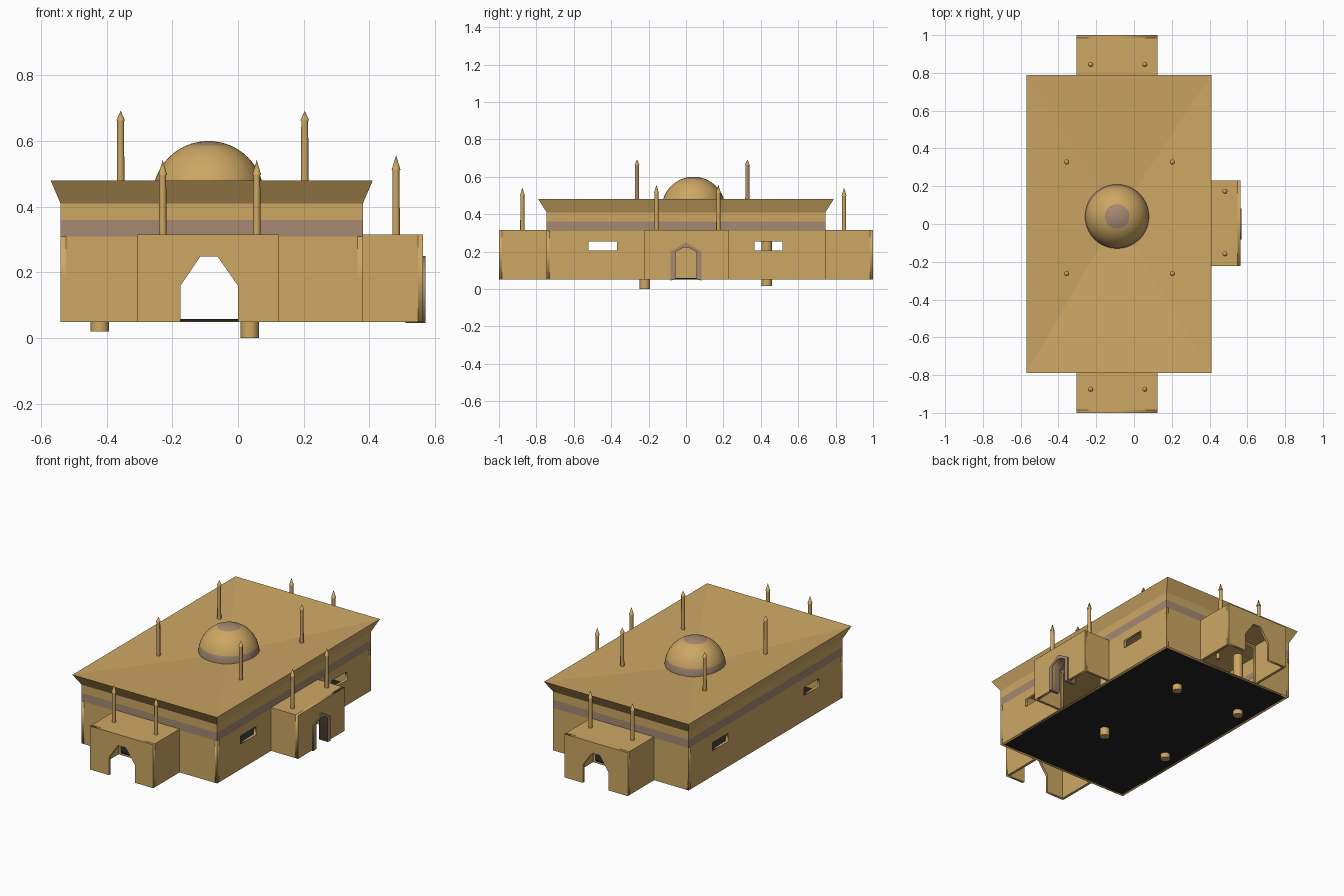
import bpy, bmesh, math
from mathutils import Matrix, Vector

cube = bpy.data.objects.get("Cube")
if cube:
    bpy.data.objects.remove(cube, do_unlink=True)


def material(name, rgb):
    m = bpy.data.materials.new(name)
    m.use_nodes = True
    m.diffuse_color = (*rgb, 1)
    m.node_tree.nodes["Principled BSDF"].inputs["Base Color"].default_value = (*rgb, 1)
    return m


SAND = material("sand", (0.61, 0.386, 0.127))
CLAY = material("mauve_clay", (0.38, 0.25, 0.17))
DARK = material("dark_floor", (0.016, 0.016, 0.016))

# Main dimensions
X0, X1, Y = -0.54, 0.38, 0.745
BASE, EAVE = 0.05, 0.31
T = 0.016
CX, CY, DOME_Z, DOME_R = -0.09, 0.04, 0.43, 0.17


def finish(name, bm, *mats):
    me = bpy.data.meshes.new(name)
    bm.to_mesh(me)
    bm.free()
    for m in mats:
        me.materials.append(m)
    ob = bpy.data.objects.new(name, me)
    bpy.context.collection.objects.link(ob)
    return ob


def smooth(ob):
    bpy.ops.object.select_all(action='DESELECT')
    ob.select_set(True)
    bpy.context.view_layer.objects.active = ob
    bpy.ops.object.shade_smooth_by_angle(angle=math.radians(40))


def box(name, lo, hi, mat):
    lo, hi = Vector(lo), Vector(hi)
    bm = bmesh.new()
    bmesh.ops.create_cube(bm, size=1, matrix=Matrix.Translation((lo + hi) / 2)
                          @ Matrix.Diagonal((*(hi - lo), 1)))
    return finish(name, bm, mat)


def rect(u0, u1, v0, v1):
    return [(u0, v0), (u1, v0), (u1, v1), (u0, v1)]


def panel(name, loops, axis, pos, mat=SAND, thick=T):
    """Upright slab with holes; pos is its centre plane along the axis."""
    cu = bpy.data.curves.new(name, 'CURVE')
    cu.dimensions, cu.fill_mode, cu.extrude = '2D', 'BOTH', thick / 2
    for loop in loops:
        sp = cu.splines.new('POLY')
        sp.points.add(len(loop) - 1)
        for p, (u, v) in zip(sp.points, loop):
            p.co = (u, v, 0, 1)
        sp.use_cyclic_u = True
    tmp = bpy.data.objects.new(name + "_curve", cu)
    bpy.context.collection.objects.link(tmp)
    dg = bpy.context.evaluated_depsgraph_get()
    me = bpy.data.meshes.new_from_object(tmp.evaluated_get(dg))
    bpy.data.objects.remove(tmp, do_unlink=True)
    turn = 0 if axis == 'y' else math.pi / 2
    loc = (0, pos, 0) if axis == 'y' else (pos, 0, 0)
    me.transform(Matrix.Translation(loc) @ Matrix.Rotation(turn, 4, 'Z')
                 @ Matrix.Rotation(math.pi / 2, 4, 'X'))
    me.materials.clear()
    me.materials.append(mat)
    ob = bpy.data.objects.new(name, me)
    bpy.context.collection.objects.link(ob)
    return ob


def lathe(name, profile, loc, sides, *mats):
    """Revolve (radius, height) points about a vertical axis."""
    bm = bmesh.new()
    vs = [bm.verts.new((r, 0, z)) for r, z in profile]
    es = [bm.edges.new(p) for p in zip(vs, vs[1:])]
    bmesh.ops.spin(bm, geom=vs + es, axis=(0, 0, 1), cent=(0, 0, 0),
                   angle=math.tau, steps=sides, use_duplicate=False)
    bmesh.ops.remove_doubles(bm, verts=bm.verts, dist=0.0001)
    bmesh.ops.recalc_face_normals(bm, faces=bm.faces)
    bmesh.ops.translate(bm, verts=bm.verts, vec=(*loc, 0))
    ob = finish(name, bm, *mats)
    smooth(ob)
    return ob


# Floor slab
box("floor", (X0 + T, -Y + T, BASE), (X1 - T, Y - T, BASE + 0.008), DARK)

# Lower walls with windows and porch passages
windows = [rect(-0.52, -0.37, 0.205, 0.255), rect(0.365, 0.515, 0.205, 0.255)]
end_wall = rect(X0, X1, BASE, EAVE)
long_wall = rect(-Y, Y, BASE, EAVE)
end_gap = rect(-0.285, 0.105, BASE + 0.002, 0.29)
side_gap = rect(-0.2, 0.21, BASE + 0.002, 0.29)
panel("front_wall", [end_wall, end_gap], 'y', -Y + T / 2)
panel("back_wall", [end_wall, end_gap], 'y', Y - T / 2)
panel("porch_side_wall", [long_wall, side_gap] + windows, 'x', X1 - T / 2)
panel("plain_side_wall", [long_wall] + windows, 'x', X0 + T / 2)

# Upper walls, painted band, flared cornice and dished roof
bm = bmesh.new()
rings = []
for z, fx, fy in ((EAVE, 0, 0), (0.36, 0, 0), (0.41, 0, 0), (0.48, 0.03, 0.045)):
    rings.append([bm.verts.new((x, y, z)) for x, y in
                  rect(X0 - fx, X1 + fx, -Y - fy, Y + fy)])
for k, (a, b) in enumerate(zip(rings, rings[1:])):
    for i in range(4):
        j = (i + 1) % 4
        f = bm.faces.new((a[i], a[j], b[j], b[i]))
        f.material_index = 1 if k == 0 else 0
hub = bm.verts.new((CX, CY, 0.425))
for i in range(4):
    bm.faces.new((rings[-1][i], rings[-1][(i + 1) % 4], hub))
finish("upper_walls_and_roof", bm, SAND, CLAY)

# Dome with painted base band and crown
N = 16
arc = [(DOME_R * math.cos(a), DOME_Z + DOME_R * math.sin(a))
       for a in (i * math.pi / 2 / N for i in range(N + 1))]
dome = lathe("dome", arc, (CX, CY), 40, SAND, CLAY)
for p in dome.data.polygons:
    d = math.hypot(p.center.x - CX, p.center.y - CY)
    p.material_index = 1 if p.center.z < 0.475 or d < 0.07 else 0

# End porches, open underneath
PX0, PX1, PTOP = -0.305, 0.125, 0.316
arch = [(PX0, BASE), (-0.175, BASE), (-0.175, 0.16), (-0.115, 0.248), (-0.062, 0.248),
        (0, 0.16), (0, BASE), (PX1, BASE), (PX1, PTOP), (PX0, PTOP)]
for name, s in (("front", -1), ("back", 1)):
    panel(name + "_porch_arch", [arch], 'y', s * (1 - T / 2))
    lo, hi = sorted((s * Y, s * (1 - T)))
    for side, x in (("right", PX0), ("left", PX1 - T)):
        box(f"{name}_porch_{side}_wall", (x, lo, BASE), (x + T, hi, PTOP), SAND)
    box(name + "_porch_roof", (PX0 + T, lo, PTOP - T), (PX1 - T, hi, PTOP), SAND)

# Side porch with a framed doorway
SX, SY0, SY1 = 0.563, -0.222, 0.23
door = [(0.055, BASE), (0.055, 0.2), (0.012, 0.222), (-0.012, 0.222), (-0.055, 0.2), (-0.055, BASE)]
frame = [(-0.083, BASE - 0.004), (-0.083, 0.2), (0, 0.25), (0.083, 0.2), (0.083, BASE - 0.004)]
panel("side_porch_door_wall", [[(SY0, BASE), (SY0, PTOP), (SY1, PTOP), (SY1, BASE)] + door],
      'x', SX - T / 2)
panel("door_frame", [frame + door], 'x', 0.54, CLAY, 0.06)
for side, y in (("front", SY0), ("back", SY1 - T)):
    box(f"side_porch_{side}_wall", (X1, y, BASE), (SX - T, y + T, PTOP), SAND)
box("side_porch_roof", (X1, SY0 + T, PTOP - T), (SX - T, SY1 - T, PTOP), SAND)


# Slender pinnacles
def pinnacle(name, x, y, z0, z1):
    neck = z1 - 0.03 if z1 > 0.6 else z1 - 0.045
    return lathe(name, [(0, z0), (0.0115, z0), (0.0105, neck), (0.0135, neck), (0, z1)],
                 (x, y), 12, SAND, CLAY)


for x in (-0.357, 0.203):
    for y in (-0.262, 0.328):
        pin = pinnacle("roof_pinnacle", x, y, 0.42, 0.692)
        for p in pin.data.polygons:
            p.material_index = 1 if p.normal.x > 0.75 and p.center.z < 0.66 else 0
for x in (-0.229, 0.057):
    pinnacle("front_porch_pinnacle", x, -0.875, 0.31, 0.542)
    pinnacle("back_porch_pinnacle", x, 0.845, 0.31, 0.542)
for y in (-0.158, 0.173):
    pinnacle("side_porch_pinnacle", 0.481, y, 0.31, 0.557)

# Inner columns reaching through the floor
for x, y, z in ((0.036, -0.22, 0), (0.036, 0.432, 0.015), (-0.42, -0.22, 0.02), (-0.42, 0.432, 0.02)):
    lathe("inner_column", [(0, z), (0.028, z), (0.028, 0.42), (0, 0.42)], (x, y), 16, SAND)
